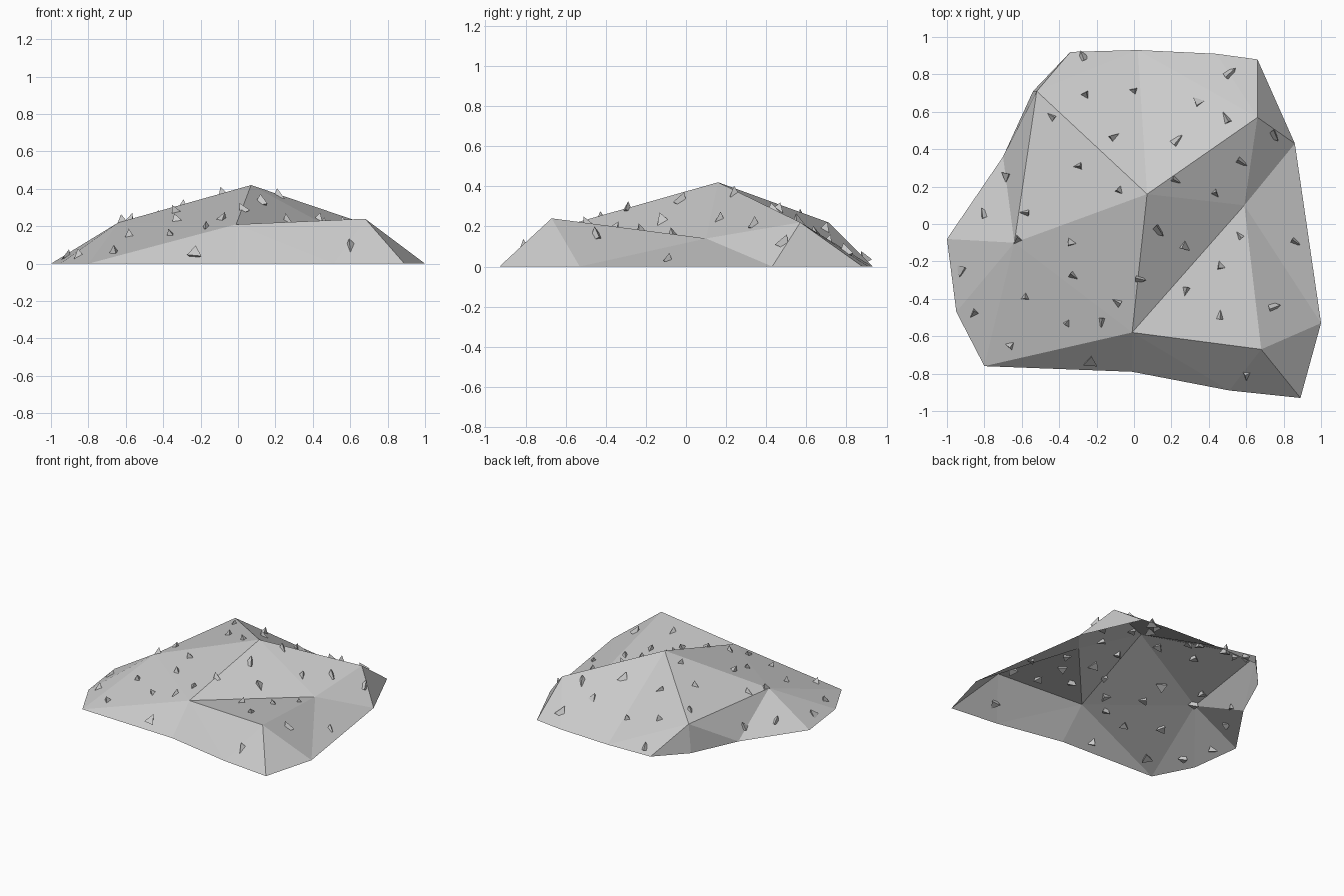
import bpy, bmesh, random
from math import pi
from mathutils import Euler, Matrix, Vector
from mathutils.bvhtree import BVHTree

cube = bpy.data.objects.get("Cube")
if cube:
    bpy.data.objects.remove(cube, do_unlink=True)

random.seed(4)

stone = bpy.data.materials.new("stone_grey")
stone.use_nodes = True
grey = (0.6, 0.6, 0.6, 1)
stone.diffuse_color = grey
stone.node_tree.nodes["Principled BSDF"].inputs["Base Color"].default_value = grey


def add_object(name, bm):
    mesh = bpy.data.meshes.new(name)
    bm.to_mesh(mesh)
    mesh.materials.append(stone)
    obj = bpy.data.objects.new(name, mesh)
    bpy.context.collection.objects.link(obj)
    return obj


# Corner points of the mound: lower-case on the ground rim, upper-case raised
corners = {
    # back rim
    "a": (-.34, .92, 0), "b": (.02, .93, 0), "c": (.44, .91, 0), "d": (.66, .88, 0),
    # left-hand rim of the model
    "e": (.86, .43, 0), "f": (1, -.53, 0),
    # front rim
    "g": (.89, -.93, 0), "h": (.51, -.89, 0), "i": (-.01, -.79, 0), "j": (-.8, -.76, 0),
    # right-hand rim of the model
    "k": (-.95, -.47, 0), "l": (-1, -.08, 0), "m": (-.7, .36, 0), "n": (-.54, .71, 0),
    # peak, shoulders and saddle
    "P": (.07, .16, .42), "A": (-.52, .71, .22), "L": (-.64, -.1, .22),
    "F": (-.01, -.58, .21), "Q": (.68, -.67, .24), "M": (.59, .1, .14), "R": (.66, .57, .22),
}
facets = ("Aab APb PbR Rbc Rcd Rde "     # back slope
          "PRM MRe Mef QMf Qfg "         # saddle and side
          "PMF FMQ FQh Qgh Fhi Fij "     # front ledge
          "PFL LFj Ljk Lkl Llm "         # broad front slope
          "PLA ALm Amn Ana").split()     # steep back corner

# Mound shell, open underneath
bm = bmesh.new()
verts = {key: bm.verts.new(co) for key, co in corners.items()}
for facet in facets:
    face = bm.faces.new([verts[key] for key in facet])
    face.normal_update()
    if face.normal.z < 0:
        face.normal_flip()
surface = BVHTree.FromBMesh(bm)
add_object("rock_mound", bm)
bm.free()

# Small pointed shards half sunk into the slopes
shard_spots = [
    (-.27, .88), (-.26, .69), (0, .71), (.5, .79), (.34, .64), (.5, .55), (.74, .49),
    (-.43, .57), (-.12, .46), (.22, .43), (-.29, .31), (-.67, .26), (-.08, .18),
    (.21, .24), (.43, .17), (.56, .34), (-.8, .04), (-.57, .06), (-.62, -.08),
    (-.34, -.1), (.12, -.02), (.26, -.12), (.57, -.07), (.85, -.09), (-.91, -.24),
    (-.33, -.27), (.02, -.29), (.46, -.23), (.28, -.35), (-.58, -.39), (-.85, -.47),
    (-.08, -.42), (-.36, -.53), (-.17, -.51), (.46, -.5), (.73, -.45), (-.66, -.65),
    (-.23, -.72), (.6, -.8),
]
bm = bmesh.new()
for x, y in shard_spots:
    hit, normal, index, distance = surface.ray_cast(Vector((x, y, 1)), Vector((0, 0, -1)))
    if hit is None:
        continue
    tilt = Euler((random.uniform(-.4, .4), random.uniform(-.4, .4), random.uniform(0, 2 * pi)))
    size = random.uniform(.8, 1.1)
    bmesh.ops.create_cone(
        bm, cap_ends=True, segments=3, radius1=.044 * size, radius2=0, depth=.07 * size,
        matrix=Matrix.Translation(hit + normal * .006) @ tilt.to_matrix().to_4x4())
bmesh.ops.remove_doubles(bm, verts=bm.verts, dist=.0001)
bmesh.ops.recalc_face_normals(bm, faces=bm.faces)
add_object("stone_shards", bm)
bm.free()
